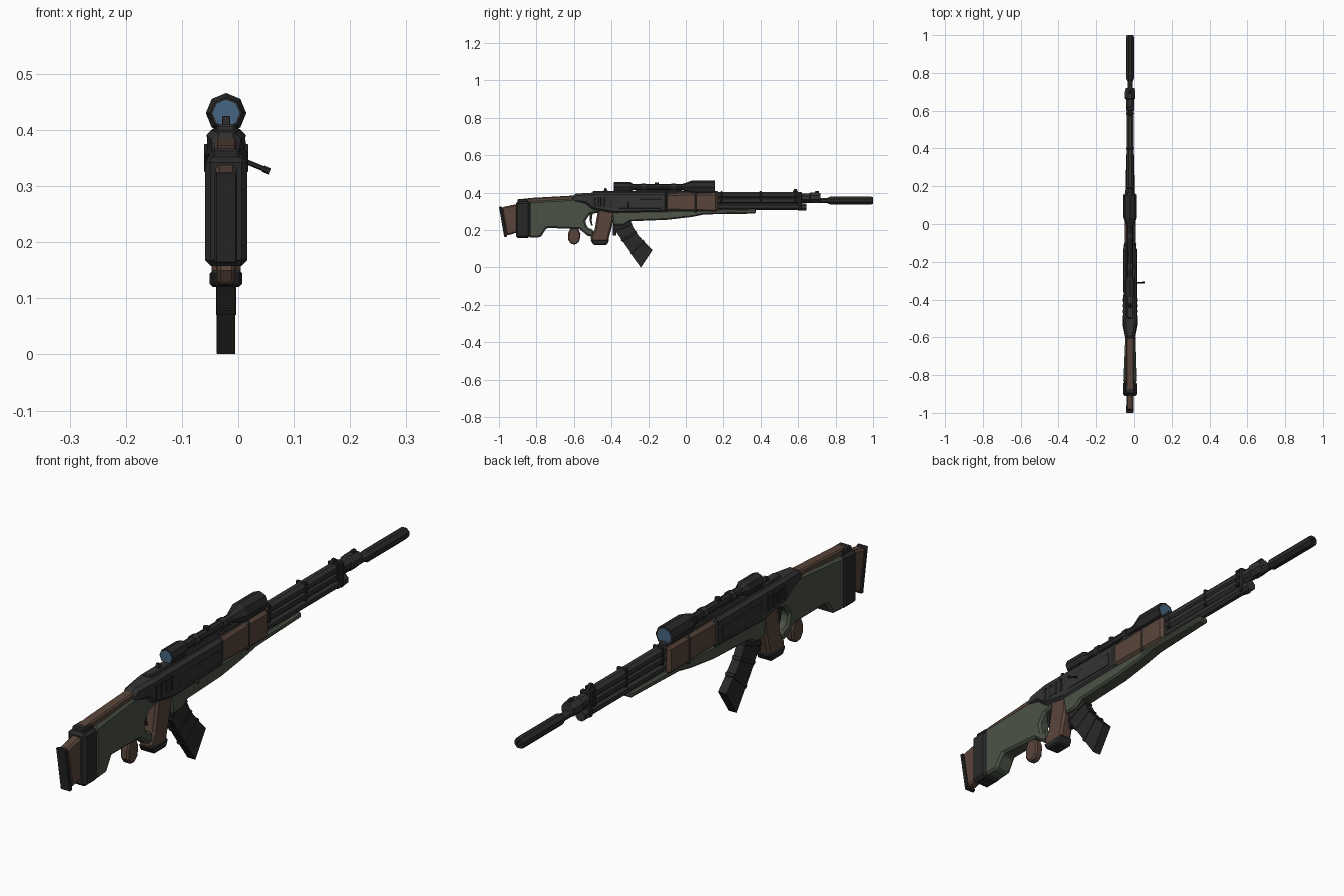
import bpy, bmesh, math
from mathutils import Vector

if "Cube" in bpy.data.objects:
    bpy.data.objects.remove(bpy.data.objects["Cube"])

CX = -0.0215  # centre plane of the rifle

def mat(name, col):
    m = bpy.data.materials.new(name)
    m.diffuse_color = (*col, 1)
    m.use_nodes = True
    m.node_tree.nodes["Principled BSDF"].inputs["Base Color"].default_value = m.diffuse_color
    return m

DARK = mat("dark_metal", (.033, .033, .034))
BLACK = mat("black_metal", (.022, .022, .022))
GREEN = mat("green_stock", (.07, .084, .06))
BROWN = mat("brown_wood", (.1, .06, .043))
GLASS = mat("lens_glass", (.06, .13, .22))

def finish(bm, name, m, bevel=0):
    bmesh.ops.recalc_face_normals(bm, faces=bm.faces)
    me = bpy.data.meshes.new(name)
    bm.to_mesh(me)
    bm.free()
    me.materials.append(m)
    ob = bpy.data.objects.new(name, me)
    bpy.context.collection.objects.link(ob)
    if bevel:
        b = ob.modifiers.new("bevel", 'BEVEL')
        b.width, b.segments, b.limit_method = bevel, 1, 'ANGLE'
        b.angle_limit = math.radians(40)
    return ob

def prism(name, pts, hw, m, bevel=.006, cx=CX):
    """Side profile (y, z) extruded across x; hw may be a function of y."""
    w = hw if callable(hw) else (lambda y: hw)
    bm = bmesh.new()
    l = [bm.verts.new((cx - w(y), y, z)) for y, z in pts]
    r = [bm.verts.new((cx + w(y), y, z)) for y, z in pts]
    bm.faces.new(l)
    bm.faces.new(r[::-1])
    for i in range(len(pts)):
        j = (i + 1) % len(pts)
        bm.faces.new((l[i], r[i], r[j], l[j]))
    return finish(bm, name, m, bevel)

def box(name, y0, y1, z0, z1, hw, m, bevel=.004, cx=CX):
    return prism(name, [(y0, z0), (y1, z0), (y1, z1), (y0, z1)], hw, m, bevel, cx)

def lathe(name, z, prof, m, n=8, turn=0.0):
    """Rings (y, radius) around an axis along y."""
    bm = bmesh.new()
    rings = []
    for y, r in prof:
        rings.append([bm.verts.new((CX + r * math.sin(a), y, z + r * math.cos(a)))
                      for a in (2 * math.pi * (k + turn) / n for k in range(n))])
    for a, b in zip(rings, rings[1:]):
        for k in range(n):
            bm.faces.new((a[k], a[(k + 1) % n], b[(k + 1) % n], b[k]))
    bm.faces.new(rings[0])
    bm.faces.new(rings[-1])
    return finish(bm, name, m)

def rod(name, p, q, r, m, n=6):
    p, q = Vector(p), Vector(q)
    bm = bmesh.new()
    bmesh.ops.create_cone(bm, cap_ends=True, segments=n, radius1=r, radius2=r, depth=(q - p).length)
    rot = (q - p).to_track_quat('Z', 'Y').to_matrix()
    for v in bm.verts:
        v.co = rot @ v.co + (p + q) / 2
    return finish(bm, name, m)

# --- stock ---
def stock_w(y):
    return .036 - .012 * min(1, max(0, (y + .84) / .28))

prism("butt_plate", [(-1, .325), (-.985, .325), (-.957, .165), (-.972, .162)], .02, BLACK, .003)
prism("butt_extension", [(-.986, .322), (-.9, .34), (-.9, .188), (-.959, .17)], .019, BROWN, .007)
box("stock_cap", -.91, -.835, .158, .352, .0375, BLACK, .01)
prism("stock_body", [(-.84, .352), (-.6, .368), (-.46, .36), (-.46, .295), (-.515, .285),
                     (-.54, .25), (-.53, .215), (-.495, .2), (-.495, .165), (-.525, .168),
                     (-.57, .205), (-.745, .212), (-.778, .162), (-.84, .16)],
      stock_w, GREEN, .008)
prism("cheek_strip", [(-.89, .345), (-.89, .365), (-.83, .372), (-.6, .385), (-.6, .35)], .02, BROWN, .005)
box("strip_buckle", -.9, -.845, .345, .367, .024, BLACK)
prism("palm_knob", [(-.615, .215), (-.58, .215), (-.565, .18), (-.57, .14), (-.59, .123),
                    (-.615, .125), (-.632, .15), (-.63, .185)], .016, BROWN, .006)

# --- grip and trigger ---
prism("grip", [(-.47, .315), (-.385, .315), (-.39, .25), (-.42, .132), (-.505, .132), (-.512, .165),
               (-.49, .2)], .026, BROWN, .009)
prism("grip_base", [(-.513, .15), (-.495, .12), (-.425, .12), (-.41, .15)], .029, BLACK, .006)
prism("trigger", [(-.515, .29), (-.5, .29), (-.505, .25), (-.5, .225), (-.508, .225), (-.517, .255)],
      .005, BLACK, 0)

# --- receiver and fore-end ---
prism("receiver", [(-.62, .372), (-.59, .395), (-.5, .4), (-.1, .4), (-.1, .296), (-.38, .288),
                   (-.5, .31), (-.54, .342), (-.61, .348)],
      lambda y: .024 if y < -.585 else (.036 if y < -.3 else .033), DARK, .011)
box("receiver_top", -.5, -.1, .39, .41, .017, DARK)
for s in (-1, 1):
    box("side_plate", -.36, -.13, .315, .365, .003, DARK, .002, CX + s * .0335)
    for k in range(4):
        box("receiver_rib", -.5 + k * .03, -.485 + k * .03, .325, .375, .003, BLACK, .001, CX + s * .036)
prism("lower_stock", [(-.4, .3), (.375, .312), (.375, .288), (.1, .284), (.03, .27), (-.1, .255),
                      (-.3, .247), (-.335, .225), (-.39, .225)],
      lambda y: .029 if y < 0 else (.026 if y < .2 else .02), GREEN, .007)
prism("handguard", [(-.11, .302), (.17, .296), (.17, .4), (-.11, .396)], .03, BROWN, .011)
box("handguard_band", .04, .065, .29, .404, .032, DARK, .011)
box("handguard_rear_band", -.115, -.095, .296, .402, .034, DARK, .01)
box("handguard_rail", -.1, .17, .395, .41, .016, DARK)

# --- barrel assembly ---
lathe("barrel", .358, [(.1, .02), (.62, .02), (.62, .015), (.8, .015)], DARK, 8, .5)
lathe("top_tube", .386, [(.15, .02), (.6, .02)], DARK, 8, .5)
lathe("lower_tube", .324, [(.15, .018), (.6, .018), (.6, .021), (.645, .021)], DARK, 8, .5)
box("front_band", .6, .62, .31, .404, .022, BLACK)
lathe("muzzle_collar", .374, [(.62, .024), (.66, .024), (.665, .03), (.7, .03), (.72, .025)], DARK, 8, .5)
lathe("suppressor", .358, [(.755, .015), (.77, .022), (.99, .022), (1.0, .019), (1.0, .009), (.97, .009)],
      BLACK, 8, .5)
for y in (.19, .4, .585):
    box("barrel_clip", y - .006, y + .006, .34, .408, .021, BLACK, .003)
prism("front_sight", [(.57, .4), (.6, .4), (.592, .42), (.578, .42)], .006, BLACK, .001)
box("muzzle_sight", .69, .712, .395, .41, .008, BLACK)
prism("rear_sight", [(-.445, .4), (-.415, .4), (-.428, .425), (-.436, .425)], .007, BLACK, .001)

# --- scope ---
SZ = .43
lathe("scope_body", SZ, [(-.37, .022), (-.385, .023), (-.385, .028), (-.3, .028), (-.28, .016), (-.02, .016),
                         (.035, .036), (.155, .036), (.155, .028), (.145, .027)], BLACK)
lathe("eyepiece_lens", SZ, [(-.387, .024), (-.38, .024)], GLASS)
lathe("objective_lens", SZ, [(.148, .0285), (.156, .0285)], GLASS)
for y in (-.225, -.065):
    lathe("scope_ring", SZ, [(y - .012, .02), (y + .012, .02)], DARK)
    box("scope_mount", y - .016, y + .016, .398, .422, .013, DARK, .003)
box("scope_rail", -.27, -.02, .4, .413, .012, DARK, .002)
rod("scope_turret", (CX, -.155, SZ), (CX, -.155, SZ + .024), .011, BLACK, 8)

# --- magazine: curved stack of segments with ribs between ---
back = [(-.385, .28), (-.378, .195), (-.34, .14), (-.292, .072), (-.24, 0)]
front = [(-.3, .28), (-.288, .23), (-.262, .183), (-.222, .137), (-.178, .093)]
for i in range(4):
    prism("magazine_segment", [back[i], front[i], front[i + 1], back[i + 1]],
          .0165 if i % 2 else .0175, BLACK, .001)
    b, f = Vector(back[i + 1]), Vector(front[i + 1])
    d, u = (f - b).normalized() * .004, Vector((-.3, .4)).normalized() * .012
    if i < 3:
        prism("magazine_rib", [b - d, f + d, f + d + u, b - d + u], .018, BLACK, .001)
box("magazine_catch", -.392, -.375, .17, .235, .01, BLACK, .002)

# --- bolt handle ---
rod("bolt_handle", (CX + .025, -.31, .348), (.05, -.31, .329), .0045, BLACK)
rod("bolt_knob", (.044, -.31, .3315), (.057, -.31, .326), .006, BLACK)
